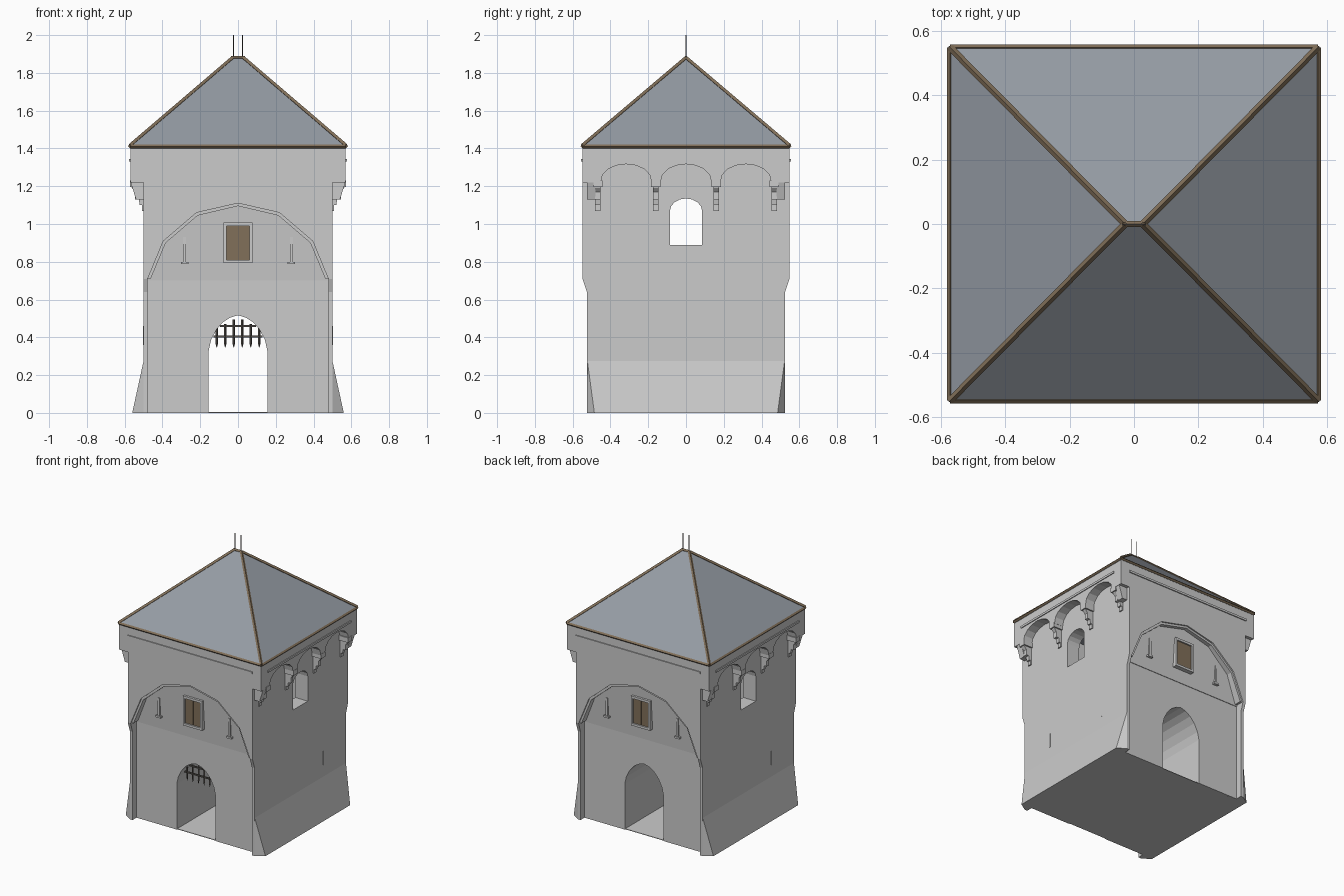
import bpy, bmesh, math
from mathutils import Vector

if "Cube" in bpy.data.objects:
    bpy.data.objects.remove(bpy.data.objects["Cube"])


def material(name, color):
    m = bpy.data.materials.new(name)
    m.diffuse_color = (*color, 1)
    m.use_nodes = True
    m.node_tree.nodes["Principled BSDF"].inputs["Base Color"].default_value = m.diffuse_color
    return m


BROWN = material("wood", (0.22, 0.16, 0.10))
SLATE = material("slate", (0.30, 0.33, 0.37))
IRON = material("iron", (0.10, 0.09, 0.08))


def finish(bm, name, mat=None):
    bmesh.ops.recalc_face_normals(bm, faces=bm.faces)
    me = bpy.data.meshes.new(name)
    bm.to_mesh(me)
    bm.free()
    ob = bpy.data.objects.new(name, me)
    bpy.context.collection.objects.link(ob)
    if mat:
        me.materials.append(mat)
    return ob


def prism(name, loops, axis, a, b, mat=None):
    """Extrude a 2D outline (further loops are holes) along x or y from a to b."""
    bm = bmesh.new()
    edges = []
    for loop in loops:
        vs = [bm.verts.new((a, u, v) if axis == 'x' else (u, a, v)) for u, v in loop]
        edges += [bm.edges.new((vs[i - 1], vs[i])) for i in range(len(vs))]
    bmesh.ops.triangle_fill(bm, use_beauty=True, edges=edges)
    out = bmesh.ops.extrude_face_region(bm, geom=bm.faces[:])['geom']
    d = Vector((b - a, 0, 0)) if axis == 'x' else Vector((0, b - a, 0))
    bmesh.ops.translate(bm, vec=d, verts=[g for g in out if isinstance(g, bmesh.types.BMVert)])
    return finish(bm, name, mat)


def hull(name, pts, mat=None):
    bm = bmesh.new()
    for p in pts:
        bm.verts.new(p)
    bmesh.ops.convex_hull(bm, input=bm.verts[:])
    bmesh.ops.dissolve_limit(bm, angle_limit=0.01, verts=bm.verts[:], edges=bm.edges[:])
    return finish(bm, name, mat)


def box(name, x0, x1, y0, y1, z0, z1, mat=None):
    return hull(name, [(x, y, z) for x in (x0, x1) for y in (y0, y1) for z in (z0, z1)], mat)


def beam(name, p, q, r, mat, sides=4, tip=None):
    """Bar from p to q."""
    p, q = Vector(p), Vector(q)
    bm = bmesh.new()
    bmesh.ops.create_cone(bm, cap_ends=True, segments=sides, radius1=r,
                          radius2=r if tip is None else tip, depth=(q - p).length)
    ob = finish(bm, name, mat)
    ob.rotation_mode = 'QUATERNION'
    ob.rotation_quaternion = (q - p).to_track_quat('Z', 'Y')
    ob.location = (p + q) / 2
    return ob


def mirrored(half):
    """Left-right symmetric chain; half runs from outside to the middle (u = 0)."""
    return [(-u, v) for u, v in half] + [(u, v) for u, v in half[-2::-1]]


def rect(u0, u1, v0, v1):
    return [(u0, v0), (u1, v0), (u1, v1), (u0, v1)]


# ---- shared profiles
gate = mirrored([(.155, 0), (.155, .33), (.143, .385), (.115, .44), (.08, .48), (.04, .505), (0, .517)])
big_arch = mirrored([(.478, .71), (.395, .91), (.22, 1.06), (0, 1.11)])
rim_arch = mirrored([(.462, .71), (.383, .90), (.213, 1.045), (0, 1.095)])
side_half = [(.525, 0), (.525, .64), (.548, .71), (.548, 1.40)]
side_outline = [(-u, v) for u, v in side_half] + side_half[::-1]
window = [(-.085, .89), (.085, .89), (.085, 1.07)] + \
    [(.085 * math.cos(t * math.pi / 8), 1.07 + .065 * math.sin(t * math.pi / 8)) for t in range(1, 8)] + [(-.085, 1.07)]

# machicolation outline: three arches between the corbels
mach = [(-.548, 1.40), (-.548, 1.22)]
for c in (-.317, 0, .317):
    mach += [(c - .135 * math.cos(i * math.pi / 8), 1.22 + .097 * math.sin(i * math.pi / 8) ** .9)
             for i in range(9)]
mach += [(.548, 1.22), (.548, 1.40)]
corbel = [(.49, 1.225), (.570, 1.225), (.562, 1.19), (.545, 1.17), (.545, 1.13), (.525, 1.13),
          (.52, 1.10), (.508, 1.10), (.508, 1.07), (.49, 1.07)]

for s, side in ((1, "right"), (-1, "left")):
    # side wall with window and arrow slits
    prism(side + "_wall", [side_outline, window], 'x', s * .478, s * .5)
    # window reveal
    prism(side + "_window_reveal", [[(u * 1.12, .98 + (v - .98) * 1.1) for u, v in window], window],
          'x', s * .40, s * .485)
    for y in (-.265, .265):
        box(side + "_arrow_slit", s * .49, s * .502, y - .004, y + .004, .36, .46)
    # flared foot
    hull(side + "_flared_foot", [p for t in (-1, 1) for p in (
        (s * .48, t * .525, 0), (s * .48, t * .525, .27), (s * .5, t * .522, .275),
        (s * .5, t * .525, 0), (s * .56, t * .485, 0))])
    box(side + "_floor", s * .158, s * .48, -.47, .47, 0, .02)
    # arcaded gallery and its corbels
    prism(side + "_gallery", [mach], 'x', s * .495, s * .570)
    box(side + "_gallery_ledge", s * .5, s * .576, -.475, .475, 1.33, 1.345)
    for y in (-.467, -.16, .16, .467):
        prism(side + "_corbel", [[(s * u, v) for u, v in corbel]], 'y', y - .014, y + .014)
        box(side + "_corbel_head", s * .49, s * .572, y - .024, y + .024, 1.195, 1.23)
    for t in (-1, 1):
        hull(side + "_corner_bracket", [(s * x, t * y, z) for y in (.48, .525) for x, z in (
            (.49, 1.22), (.568, 1.22), (.54, 1.13), (.49, 1.13))])

for s, side in ((-1, "front"), (1, "back")):
    # lower wall with the gate
    prism(side + "_gate_wall", [[(-.478, 0)] + gate + [(.478, 0), (.478, .705), (-.478, .705)]],
          'y', s * .44, s * .48)
    # leaning panel under the big arch
    hull(side + "_arch_panel", [(x, s * y, z) for x in (-.478, .478) for y, z in (
        (.44, .70), (.484, .70), (.515, 1.13), (.44, 1.13))])
    # upper wall with the big arch, and its rim
    prism(side + "_upper_wall", [[(-.5, .71)] + big_arch + [(.5, .71), (.5, 1.40), (-.5, 1.40)]],
          'y', s * .47, s * .548)
    prism(side + "_arch_rim", [[(-.49, .71)] + rim_arch + [(.49, .71), (.49, 1.2), (-.49, 1.2)]],
          'y', s * .47, s * .538)
    box(side + "_cornice", -.5, .5, s * .54, s * .555, 1.33, 1.345)
    # shuttered window
    prism(side + "_window_frame", [rect(-.076, .076, .793, 1.007), rect(-.062, .062, .81, .99)],
          'y', s * .46, s * .522)
    for x in (-.031, .031):
        box(side + "_shutter", x - .030, x + .030, s * .46, s * .512, .81, .99, BROWN)
    # arrow slits with sills
    for x in (-.283, .283):
        box(side + "_arrow_slit", x - .007, x + .007, s * .46, s * .506, .80, .93)
        box(side + "_slit_sill", x - .02, x + .02, s * .46, s * .510, .787, .80)

# ---- passage lining
outer = [(u * 1.03, v * 1.012) for u, v in gate]
inner = [(u, max(v, .004)) for u, v in gate]
prism("passage", [outer, inner], 'y', -.475, .475)

# ---- portcullis
for i in range(6):
    x = (i - 2.5) * .045
    beam("portcullis_bar", (x, -.42, .37), (x, -.42, .505 - abs(x) * .5), .006, IRON)
    beam("portcullis_spike", (x, -.42, .345), (x, -.42, .37), .001, IRON, 4, .007)
for z, w in ((.405, .13), (.46, .095)):
    box("portcullis_rail", -w, w, -.425, -.415, z - .005, z + .005, IRON)

# ---- roof with wooden edge boards
ex, ey, ez, rx, rz = .572, .549, 1.415, .028, 1.88
corners = [(-ex, -ey), (ex, -ey), (ex, ey), (-ex, ey)]
hull("roof", [(x, y, ez) for x, y in corners] + [(x, y, 1.40) for x, y in corners] +
     [(-rx, 0, rz), (rx, 0, rz)], SLATE)
for i, (x, y) in enumerate(corners):
    px, py = corners[i - 1]
    beam("eave_board", (px, py, ez - .004), (x, y, ez - .004), .010, BROWN)
    beam("hip_board", (x, y, ez), (math.copysign(rx, x), 0, rz), .011, BROWN)
beam("ridge_board", (-rx - .008, 0, rz), (rx + .008, 0, rz), .010, BROWN)
for x in (-.024, .024):
    beam("finial", (x, 0, rz), (x, 0, 2.0), .003, IRON, 6)
